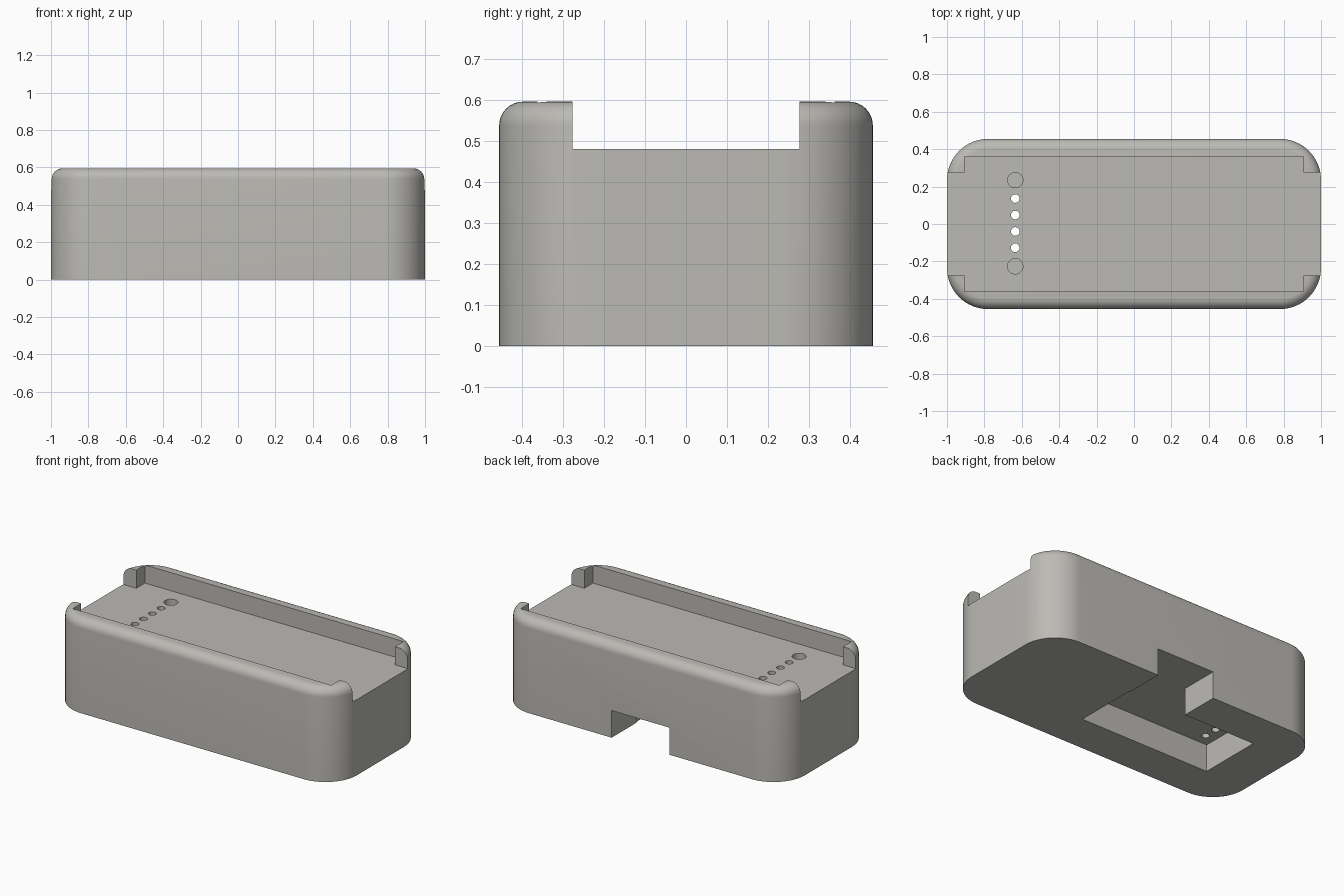
import bpy, bmesh, math

if "Cube" in bpy.data.objects:
    bpy.data.objects.remove(bpy.data.objects["Cube"])

HX, HY, H = 1.0, 0.455, 0.595      # half length, half width, height
CORNER, FILLET = 0.22, 0.058       # plan corner radius, top edge radius
FLOOR, CAVITY = 0.48, 0.172        # tray floor height, underside pocket depth

grey = bpy.data.materials.new("warm_grey")
grey.diffuse_color = (0.50, 0.49, 0.46, 1)
grey.use_nodes = True
grey.node_tree.nodes["Principled BSDF"].inputs["Base Color"].default_value = grey.diffuse_color


def new_object(name, bm):
    bmesh.ops.recalc_face_normals(bm, faces=bm.faces[:])
    mesh = bpy.data.meshes.new(name)
    bm.to_mesh(mesh)
    bm.free()
    mesh.materials.append(grey)
    obj = bpy.data.objects.new(name, mesh)
    bpy.context.collection.objects.link(obj)
    return obj


def rounded_ring(bm, inset, z, steps=16):
    """Rounded rectangle loop, pulled in by inset."""
    r = CORNER - inset
    ring = []
    for k, (sx, sy) in enumerate(((1, 1), (-1, 1), (-1, -1), (1, -1))):
        for i in range(steps + 1):
            a = math.pi / 2 * (k + i / steps)
            ring.append(bm.verts.new((sx * (HX - CORNER) + r * math.cos(a),
                                      sy * (HY - CORNER) + r * math.sin(a), z)))
    return ring


def box(x0, x1, y0, y1, z0, z1):
    bm = bmesh.new()
    bmesh.ops.create_cube(bm, size=1)
    for v in bm.verts:
        v.co = ((x0 + x1) / 2 + v.co.x * (x1 - x0),
                (y0 + y1) / 2 + v.co.y * (y1 - y0),
                (z0 + z1) / 2 + v.co.z * (z1 - z0))
    return new_object("cutter", bm)


def cylinder(x, y, r, z0, z1):
    bm = bmesh.new()
    bmesh.ops.create_cone(bm, cap_ends=True, segments=32,
                          radius1=r, radius2=r, depth=z1 - z0)
    bmesh.ops.translate(bm, verts=bm.verts[:], vec=(x, y, (z0 + z1) / 2))
    return new_object("cutter", bm)


def cut(target, cutter):
    bpy.context.view_layer.objects.active = target
    mod = target.modifiers.new("cut", 'BOOLEAN')
    mod.operation, mod.solver, mod.object = 'DIFFERENCE', 'EXACT', cutter
    bpy.ops.object.modifier_apply(modifier=mod.name)
    bpy.data.objects.remove(cutter, do_unlink=True)


# Solid body: rounded plan with a rounded top edge
bm = bmesh.new()
rings = [rounded_ring(bm, 0, 0)]
for i in range(9):
    a = math.pi / 2 * i / 8
    rings.append(rounded_ring(bm, FILLET * (1 - math.cos(a)),
                              H - FILLET + FILLET * math.sin(a)))
for lo, hi in zip(rings, rings[1:]):
    for i in range(len(lo)):
        j = (i + 1) % len(lo)
        bm.faces.new((lo[i], lo[j], hi[j], hi[i]))
bm.faces.new(rings[0][::-1])
bm.faces.new(rings[-1])
body = new_object("dock_body", bm)

# Tray recess and the open ends
cut(body, box(-0.907, 0.907, -0.362, 0.362, FLOOR, 1))
cut(body, box(-1.2, 1.2, -0.276, 0.276, FLOOR, 1))

# Underside pocket and the cable channel through the back wall
cut(body, box(-0.707, 0.21, -0.203, 0.207, -0.2, CAVITY))
cut(body, box(-0.203, 0.203, 0.1, 0.7, -0.2, CAVITY))

# Row of through pin holes with a blind magnet hole at each end
for y in (-0.127, -0.04, 0.048, 0.136):
    cut(body, cylinder(-0.635, y, 0.023, 0.1, 0.7))
for y in (-0.226, 0.235):
    cut(body, cylinder(-0.635, y, 0.041, FLOOR - 0.1, 0.7))

# Smooth rounded surfaces, sharp cut edges
bpy.ops.object.select_all(action='DESELECT')
body.select_set(True)
bpy.context.view_layer.objects.active = body
bpy.ops.object.shade_smooth_by_angle(angle=math.radians(30))
